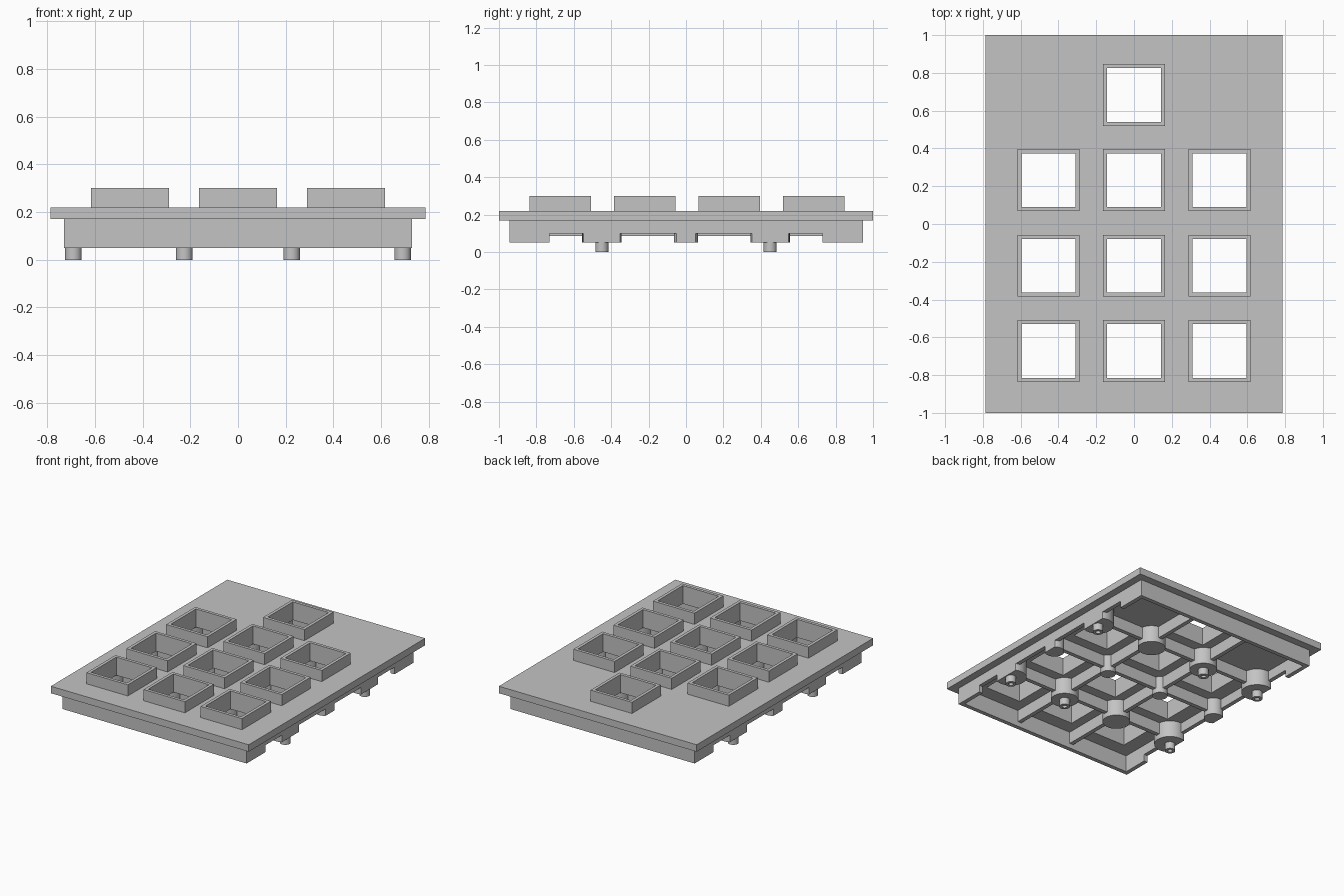
import bpy, bmesh, math
from mathutils import Vector

if "Cube" in bpy.data.objects:
    bpy.data.objects.remove(bpy.data.objects["Cube"])

grey = bpy.data.materials.new("plain grey")
grey.diffuse_color = (0.55, 0.55, 0.55, 1)
grey.use_nodes = True
grey.node_tree.nodes["Principled BSDF"].inputs["Base Color"].default_value = grey.diffuse_color

KEY_X = (-0.453, 0, 0.453)
KEY_Y = (-0.672, -0.221, 0.232, 0.683)
POST_X, SIDE_X = 0.225, 0.69
KEYS = [(x, y) for y in KEY_Y for x in KEY_X if y < 0.5 or x == 0]


def finish(name, bm, smooth=False):
    bmesh.ops.recalc_face_normals(bm, faces=bm.faces)
    me = bpy.data.meshes.new(name)
    bm.to_mesh(me)
    bm.free()
    me.materials.append(grey)
    ob = bpy.data.objects.new(name, me)
    bpy.context.collection.objects.link(ob)
    if smooth:
        bpy.ops.object.select_all(action='DESELECT')
        ob.select_set(True)
        bpy.context.view_layer.objects.active = ob
        bpy.ops.object.shade_smooth_by_angle(angle=math.radians(30))
    return ob


def prism(bm, points, direction):
    """Extrude a closed outline along a direction."""
    face = bm.faces.new([bm.verts.new(p) for p in points])
    ext = bmesh.ops.extrude_face_region(bm, geom=[face], use_keep_orig=True)["geom"]
    bmesh.ops.translate(bm, vec=direction,
                        verts=[v for v in ext if isinstance(v, bmesh.types.BMVert)])


def box(bm, x0, x1, y0, y1, z0, z1):
    prism(bm, [(x0, y0, z0), (x1, y0, z0), (x1, y1, z0), (x0, y1, z0)], (0, 0, z1 - z0))


def tube(bm, x, y, r_out, r_in, z0, z1, n, turn=0.0):
    """Hollow column with n sides, open through the middle."""
    rings = []
    for r, z in ((r_out, z0), (r_out, z1), (r_in, z1), (r_in, z0)):
        rings.append([bm.verts.new((x + r * math.cos(turn + 2 * math.pi * i / n),
                                    y + r * math.sin(turn + 2 * math.pi * i / n), z))
                      for i in range(n)])
    for k in range(4):
        a, b = rings[k], rings[(k + 1) % 4]
        for i in range(n):
            j = (i + 1) % n
            bm.faces.new((a[i], a[j], b[j], b[i]))


# Plate: grid of cells with the key windows left open
half = 0.142
xs = sorted([-0.785, 0.785] + [x + s * half for x in KEY_X for s in (-1, 1)])
ys = sorted([-1, 1] + [y + s * half for y in KEY_Y for s in (-1, 1)])
bm = bmesh.new()
grid = [[bm.verts.new((x, y, 0.17)) for x in xs] for y in ys]
for j in range(len(ys) - 1):
    for i in range(len(xs) - 1):
        cx, cy = (xs[i] + xs[i + 1]) / 2, (ys[j] + ys[j + 1]) / 2
        if not any(abs(cx - kx) < 0.05 and abs(cy - ky) < 0.05 for kx, ky in KEYS):
            bm.faces.new((grid[j][i], grid[j][i + 1], grid[j + 1][i + 1], grid[j + 1][i]))
ext = bmesh.ops.extrude_face_region(bm, geom=bm.faces[:], use_keep_orig=True)["geom"]
bmesh.ops.translate(bm, vec=(0, 0, 0.05),
                    verts=[v for v in ext if isinstance(v, bmesh.types.BMVert)])
finish("top_plate", bm)

# Raised square collars around each window
bm = bmesh.new()
for x, y in KEYS:
    tube(bm, x, y, 0.164 * math.sqrt(2), half * math.sqrt(2), 0.22, 0.30, 4, math.pi / 4)
finish("key_collars", bm)

# Skirt: plain end walls, side walls notched along the middle
bm = bmesh.new()
for s in (-1, 1):
    box(bm, -0.73, 0.73, min(s * 0.945, s * 0.915), max(s * 0.945, s * 0.915), 0.05, 0.17)
    outline = [(-0.915, 0.17), (-0.915, 0.05), (-0.73, 0.05), (-0.73, 0.10),
               (0.73, 0.10), (0.73, 0.05), (0.915, 0.05), (0.915, 0.17)]
    prism(bm, [(s * 0.73, y, z) for y, z in outline], (-s * 0.03, 0, 0))
finish("skirt_walls", bm)

# Stiffening ribs under the plate
bm = bmesh.new()
for x in (-POST_X, POST_X):
    box(bm, x - 0.015, x + 0.015, -0.915, 0.915, 0.085, 0.17)
for y in (-0.45, 0, 0.45):
    box(bm, -0.70, 0.70, y - 0.015, y + 0.015, 0.085, 0.17)
finish("ribs", bm)

# Round posts, the outer ones trimmed flush with the side walls
bm = bmesh.new()
for x in (-SIDE_X, -POST_X, POST_X, SIDE_X):
    for y in (-0.45, 0, 0.45):
        outer = abs(x) == SIDE_X
        r = (0.105 if outer else 0.092) if y else (0.065 if outer else 0.05)
        pts = [(x + r * math.cos(2 * math.pi * i / 40), y + r * math.sin(2 * math.pi * i / 40), 0.05)
               for i in range(40)]
        prism(bm, pts, (0, 0, 0.12))
for s in (-1, 1):
    cut = bmesh.ops.bisect_plane(bm, geom=bm.verts[:] + bm.edges[:] + bm.faces[:],
                                 plane_co=Vector((s * 0.73, 0, 0)),
                                 plane_no=Vector((s, 0, 0)), clear_outer=True)
    bmesh.ops.holes_fill(bm, edges=[e for e in cut["geom_cut"]
                                    if isinstance(e, bmesh.types.BMEdge)], sides=0)
finish("posts", bm, smooth=True)

# Small hollow feet
bm = bmesh.new()
for x, y in ((-SIDE_X, -0.45), (SIDE_X, -0.45), (-SIDE_X, 0.45), (SIDE_X, 0.45),
             (POST_X, -0.45), (-POST_X, 0.45)):
    tube(bm, x, y, 0.035, 0.016, 0, 0.05, 32)
finish("feet", bm, smooth=True)
